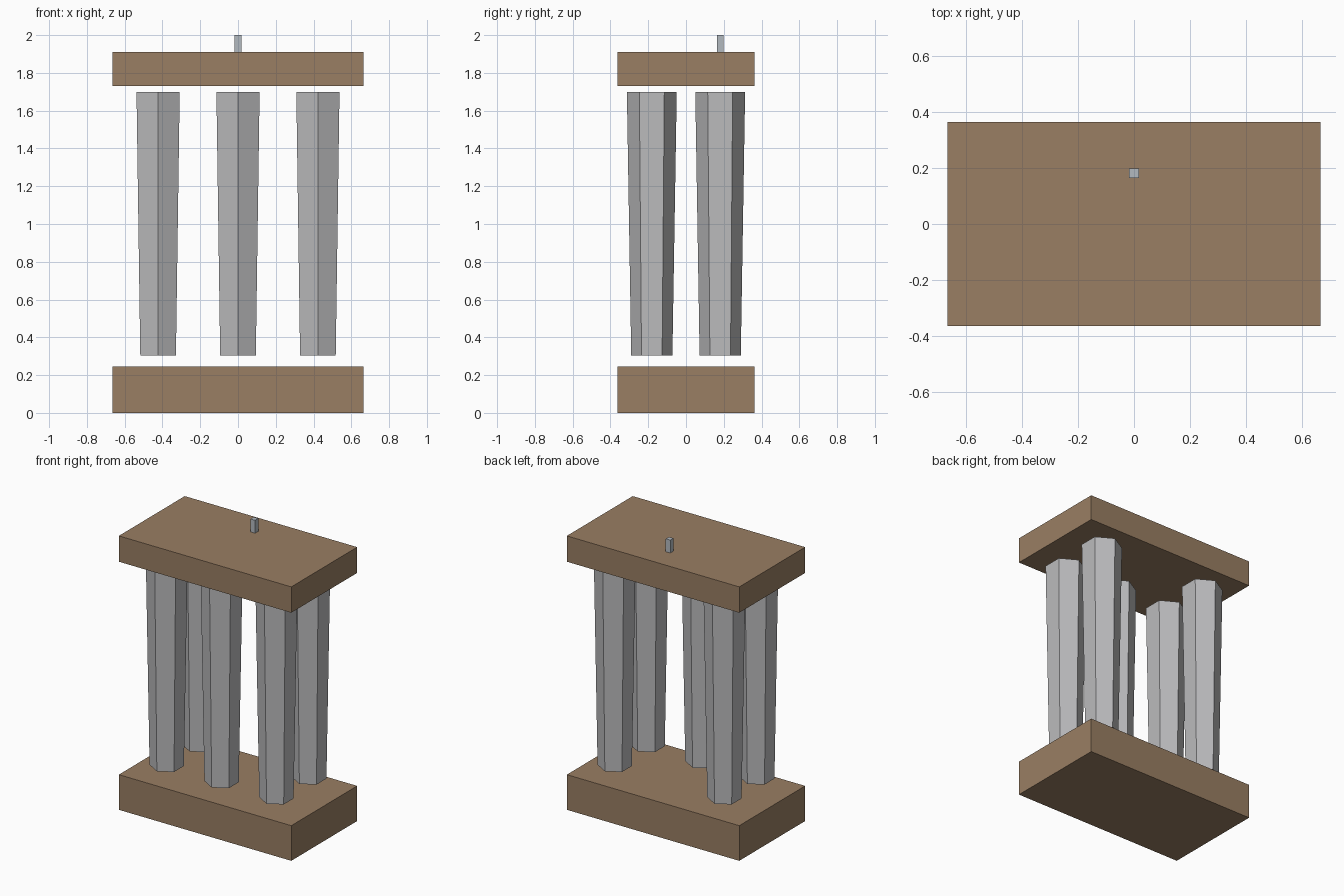
import bpy
import math

if "Cube" in bpy.data.objects:
    bpy.data.objects.remove(bpy.data.objects["Cube"], do_unlink=True)


def make_material(name, rgb):
    mat = bpy.data.materials.new(name)
    mat.use_nodes = True
    mat.diffuse_color = (*rgb, 1)
    mat.node_tree.nodes["Principled BSDF"].inputs["Base Color"].default_value = (*rgb, 1)
    return mat


wood = make_material("brown wood", (0.32, 0.21, 0.125))
stone = make_material("grey stone", (0.50, 0.50, 0.51))
metal = make_material("pale blue grey metal", (0.45, 0.49, 0.53))


def add_box(name, size, x, y, bottom, mat):
    bpy.ops.mesh.primitive_cube_add(size=1, location=(x, y, bottom + size[2] / 2))
    obj = bpy.context.object
    obj.name = name
    obj.scale = size
    bpy.ops.object.transform_apply(location=False, rotation=False, scale=True)
    obj.data.materials.append(mat)


def add_column(name, x, y):
    # Hexagonal column, wider at the top, with a corner towards the front
    bottom, top = 0.305, 1.70
    bpy.ops.mesh.primitive_cone_add(
        vertices=6, radius1=0.109, radius2=0.132, depth=top - bottom,
        location=(x, y, (bottom + top) / 2))
    obj = bpy.context.object
    obj.name = name
    obj.data.materials.append(stone)


# Slabs
add_box("base_slab", (1.33, 0.726, 0.245), 0, 0, 0, wood)
add_box("top_slab", (1.33, 0.726, 0.18), 0, 0, 1.73, wood)

# Columns: three along the front, two at the back corners
spacing, row = 0.423, 0.181
for side, x in (("right", -spacing), ("middle", 0), ("left", spacing)):
    add_column(f"front_{side}_column", x, -row)
    if x:
        add_column(f"back_{side}_column", x, row)

# Small peg standing on the top slab
add_box("top_peg", (0.035, 0.035, 0.10), 0, row, 1.90, metal)
